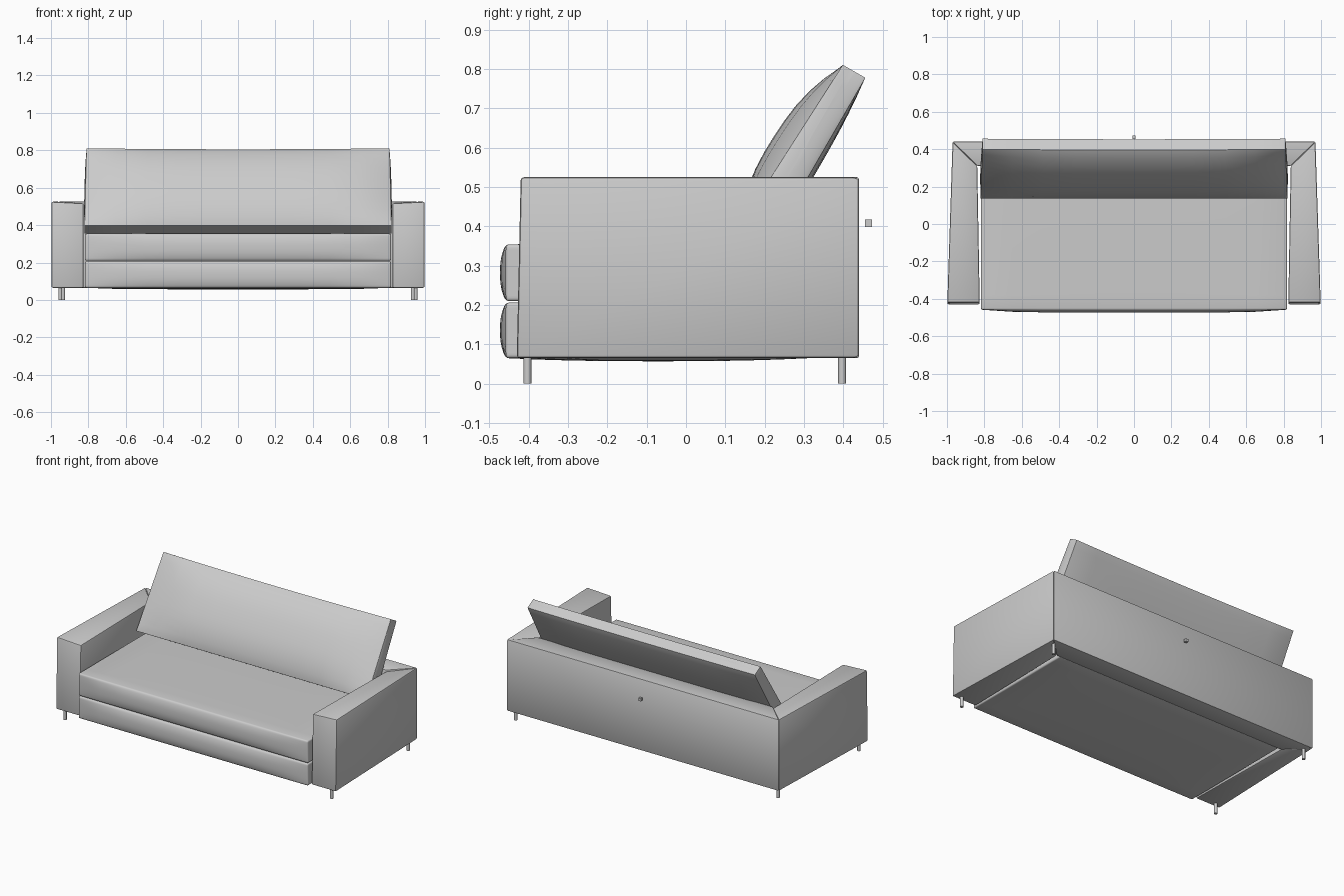
import bpy, bmesh, math
from mathutils import Vector, Matrix

cube = bpy.data.objects.get("Cube")
if cube:
    bpy.data.objects.remove(cube, do_unlink=True)

# One plain upholstery colour
grey = bpy.data.materials.new("light_grey")
grey.use_nodes = True
grey.diffuse_color = (0.6, 0.6, 0.6, 1)
grey.node_tree.nodes["Principled BSDF"].inputs["Base Color"].default_value = (0.6, 0.6, 0.6, 1)


def finish(name, bm, bevel=0.0, segments=2, angle=35):
    bmesh.ops.recalc_face_normals(bm, faces=bm.faces)
    mesh = bpy.data.meshes.new(name)
    bm.to_mesh(mesh)
    bm.free()
    mesh.materials.append(grey)
    obj = bpy.data.objects.new(name, mesh)
    bpy.context.collection.objects.link(obj)
    bpy.context.view_layer.objects.active = obj
    for o in bpy.context.selected_objects:
        o.select_set(False)
    obj.select_set(True)
    if bevel:
        mod = obj.modifiers.new("soft_edges", "BEVEL")
        mod.width = bevel
        mod.segments = segments
        mod.limit_method = "ANGLE"
        mod.angle_limit = math.radians(40)
        bpy.ops.object.modifier_apply(modifier=mod.name)
    bpy.ops.object.shade_smooth_by_angle(angle=math.radians(angle))
    return obj


def prism(name, outline, z0, z1, bevel):
    """Upright block from a plan outline."""
    bm = bmesh.new()
    base = bm.faces.new([bm.verts.new((x, y, z0)) for x, y in outline])
    top = bmesh.ops.extrude_face_region(bm, geom=[base])["geom"]
    bmesh.ops.translate(bm, vec=(0, 0, z1 - z0),
                        verts=[v for v in top if isinstance(v, bmesh.types.BMVert)])
    return finish(name, bm, bevel)


def cushion(name, lo, hi, puff, bevel, shape=None):
    """Box whose faces swell; puff maps (axis, sign) to the swell height."""
    bm = bmesh.new()
    bmesh.ops.create_cube(bm, size=2)
    bmesh.ops.subdivide_edges(bm, edges=bm.edges[:], cuts=9, use_grid_fill=True)
    lo, hi = Vector(lo), Vector(hi)
    mid, half = (lo + hi) / 2, (hi - lo) / 2
    for v in bm.verts:
        u = v.co.copy()
        p = Vector([mid[i] + half[i] * u[i] for i in range(3)])
        for (axis, sign), height in puff.items():
            if u[axis] * sign > 0.999:
                swell = 1.0
                for i in range(3):
                    if i != axis:
                        swell *= 1 - abs(u[i]) ** (6 if i == 0 else 2.5)
                p[axis] += sign * height * swell
        v.co = shape(p, u) if shape else p
    return finish(name, bm, bevel, 3)


# Arms, mitred into the back and tapering outward to the front
for name, s in (("right_arm", -1), ("left_arm", 1)):
    arm = prism(name, [(s * 0.825, -0.42), (s * 0.998, -0.42),
                       (s * 0.97, 0.44), (s * 0.838, 0.31)], 0.065, 0.525, 0.008)
    for v in arm.data.vertices:
        # Padded front that leans forward a little, top dipping inward
        if v.co.y < -0.4:
            v.co.y -= 0.01 * min(1, (0.525 - v.co.z) / 0.2)
        if v.co.z > 0.5 and abs(v.co.x) < 0.85:
            v.co.z -= 0.008

prism("sofa_back", [(-0.97, 0.44), (-0.838, 0.31), (0.838, 0.31), (0.97, 0.44)],
      0.065, 0.525, 0.006)

# Seat: base and cushion with swollen fronts
cushion("seat_base", (-0.818, -0.458, 0.065), (0.818, 0.315, 0.206),
        {(1, -1): 0.015, (2, -1): 0.008}, 0.008)
cushion("seat_cushion", (-0.818, -0.458, 0.21), (0.818, 0.315, 0.354),
        {(1, -1): 0.015, (2, 1): 0.003}, 0.008)


# Loose back cushion, leaning backward; its top edge sags in the middle
def lean(p, u):
    q = p.copy()
    if u.y < 0:
        q.y += 0.022 * (u.z + 1) / 2
    q.x *= 1 - 0.006 * (u.z + 1)
    q.z -= 0.006 * (1 - u.x ** 2) * max(0, u.z)
    return Matrix.Translation((0, 0.212, 0.355)) @ Matrix.Rotation(math.radians(-30), 4, "X") @ q


cushion("back_cushion", (-0.82, -0.088, 0), (0.82, 0, 0.488),
        {(1, -1): 0.05, (1, 1): 0.012, (0, 1): 0.006, (0, -1): 0.006}, 0.012, lean)

# Slim round legs
for end, x, y in (("front", 0.95, -0.403), ("back", 0.935, 0.397)):
    for side, s in (("right", -1), ("left", 1)):
        bm = bmesh.new()
        bmesh.ops.create_cone(bm, cap_ends=True, segments=12, radius1=0.01, radius2=0.01,
                              depth=0.075, matrix=Matrix.Translation((s * x, y, 0.0375)))
        finish(end + "_" + side + "_leg", bm)

# Small block behind the back
bm = bmesh.new()
bmesh.ops.create_cube(bm, size=0.018, matrix=Matrix.Translation((0, 0.464, 0.408)))
finish("rear_block", bm)
